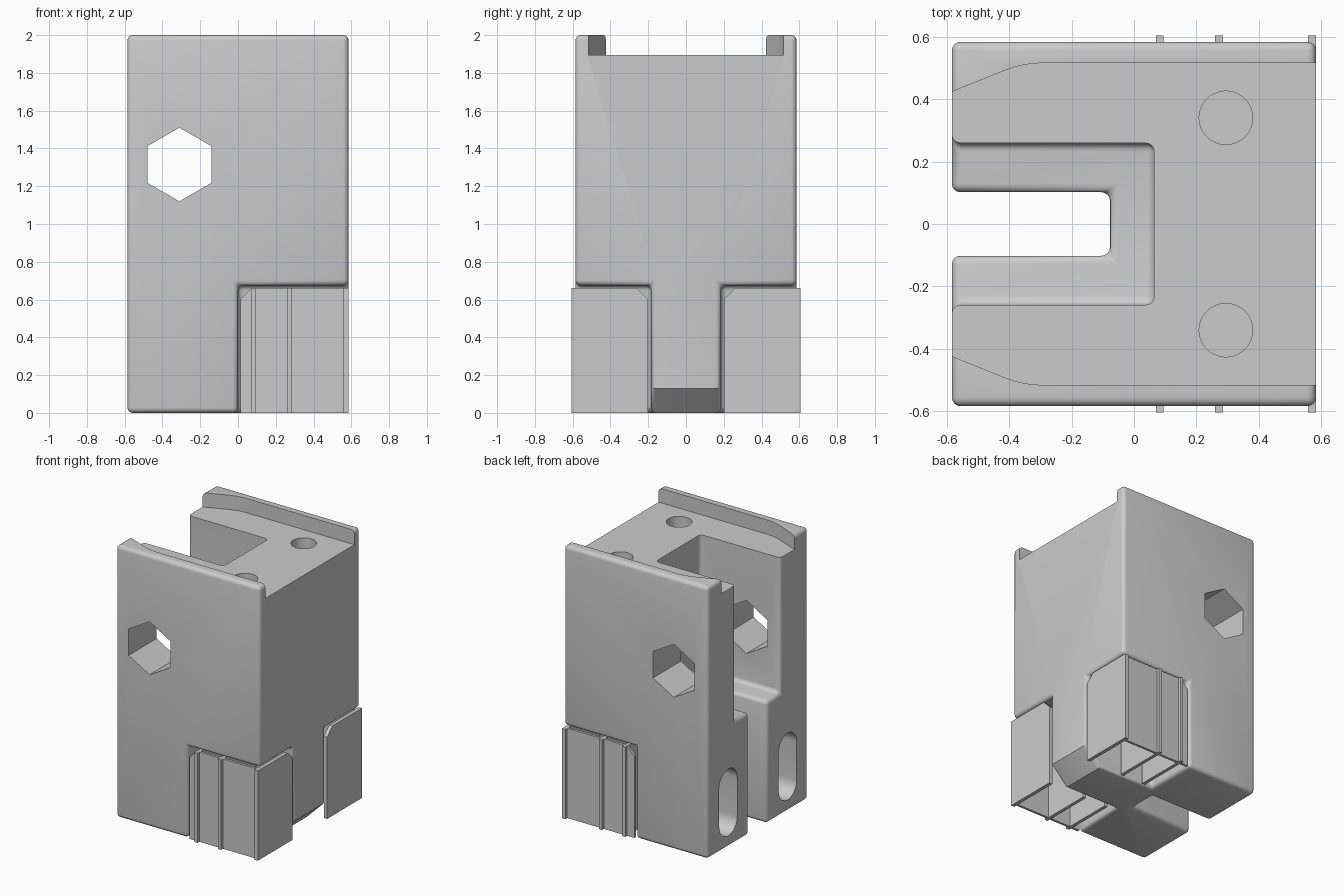
import bpy, bmesh, math
from mathutils import Vector

if "Cube" in bpy.data.objects:
    bpy.data.objects.remove(bpy.data.objects["Cube"])

grey = bpy.data.materials.new("plain grey")
grey.use_nodes = True
grey.diffuse_color = (0.6, 0.6, 0.6, 1)
grey.node_tree.nodes["Principled BSDF"].inputs["Base Color"].default_value = (0.6, 0.6, 0.6, 1)


def prism(name, outline, axis, low, high):
    """Extrude a 2D outline along an axis; the outline uses the other two axes in order."""
    def place(p, d):
        co = list(p)
        co.insert("xyz".index(axis), d)
        return Vector(co)
    bm = bmesh.new()
    face = bm.faces.new([bm.verts.new(place(p, low)) for p in outline])
    top = bmesh.ops.extrude_face_region(bm, geom=[face])["geom"]
    shift = place((0, 0), high - low)
    bmesh.ops.translate(bm, vec=shift, verts=[g for g in top if isinstance(g, bmesh.types.BMVert)])
    bmesh.ops.recalc_face_normals(bm, faces=bm.faces)
    mesh = bpy.data.meshes.new(name)
    bm.to_mesh(mesh)
    bm.free()
    mesh.materials.append(grey)
    obj = bpy.data.objects.new(name, mesh)
    bpy.context.collection.objects.link(obj)
    return obj


def rect(a0, a1, b0, b1):
    return [(a0, b0), (a1, b0), (a1, b1), (a0, b1)]


def arc(ca, cb, radius, count, start=0.0, sweep=2 * math.pi):
    return [(ca + radius * math.cos(start + sweep * i / count),
             cb + radius * math.sin(start + sweep * i / count)) for i in range(count)]


def combine(target, tool, operation="DIFFERENCE"):
    mod = target.modifiers.new(tool.name, "BOOLEAN")
    mod.object, mod.operation, mod.solver = tool, operation, "EXACT"
    apply(target, mod)
    bpy.data.objects.remove(tool)


def apply(target, mod):
    bpy.context.view_layer.objects.active = target
    bpy.ops.object.modifier_apply(modifier=mod.name)


HALF = 0.585

# Main block with its slots and lower corner recesses
body = prism("body", rect(-HALF, HALF, -HALF, HALF), "z", 0, 2)
combine(body, prism("wide_slot", rect(-0.8, 0.065, -0.26, 0.26), "z", 0.9, 2.2))
combine(body, prism("narrow_slot", rect(-0.8, -0.077, -0.102, 0.102), "z", -0.2, 1.2))
for s in (-1, 1):
    lo, hi = sorted((s * 0.185, s * 0.8))
    combine(body, prism("corner_recess", rect(0, 0.8, lo, hi), "z", -0.2, 0.675))
combine(body, prism("stem_chamfer", [(0.455, 0), (0.455, -0.1), (0.7, -0.1), (0.7, 0.245)],
                    "y", -0.5, 0.5))

# Rounded edges
bevel = body.modifiers.new("rounding", "BEVEL")
bevel.width, bevel.segments = 0.028, 4
bevel.limit_method, bevel.angle_limit = "ANGLE", math.radians(50)
apply(body, bevel)

# Top channel between the flared rails
flare = [(-0.65, 0.398), (-0.43, 0.487), (-0.39, 0.502), (-0.35, 0.512), (-0.3, 0.517), (0.7, 0.517)]
channel = flare + [(x, -y) for x, y in reversed(flare)]
combine(body, prism("top_channel", channel, "z", 1.895, 2.2))

# Hexagonal cross hole
combine(body, prism("hex_hole", arc(-0.31, 1.315, 0.195, 6, math.pi / 6), "y", -0.8, 0.8))

# Round holes in the top and long holes in the legs
for s in (-1, 1):
    combine(body, prism("top_hole", arc(0.295, s * 0.341, 0.086, 32), "z", 1.3, 2.2))
    oblong = (arc(s * 0.345, 0.47, 0.105, 16, 0, math.pi) + [(s * 0.345 - 0.105, 0.47)]
              + arc(s * 0.345, 0.19, 0.105, 16, math.pi, math.pi) + [(s * 0.345 + 0.105, 0.19)])
    combine(body, prism("leg_hole", oblong, "x", -0.8, 0.05))

# Thin support walls standing in the corner recesses
TOP, CUT = 0.66, 0.06


def wall_outline(inner, outer):
    return [(inner, 0), (outer, 0), (outer, TOP), (inner + CUT, TOP), (inner, TOP - CUT)]


for s, side in ((-1, "front"), (1, "back")):
    lo, hi = sorted((s * 0.565, s * 0.583))
    support = prism(side + "_support", wall_outline(0.012, 0.58), "y", lo, hi)
    for x0, x1 in ((0.07, 0.095), (0.26, 0.285), (0.558, HALF)):
        outline = [(s * y, z) for y, z in wall_outline(0.2, 0.605)]
        combine(support, prism("rib", outline, "x", x0, x1), "UNION")

# Smooth the rounded parts, keep flat faces crisp
bpy.ops.object.select_all(action="DESELECT")
body.select_set(True)
bpy.context.view_layer.objects.active = body
bpy.ops.object.shade_smooth_by_angle(angle=math.radians(30))
